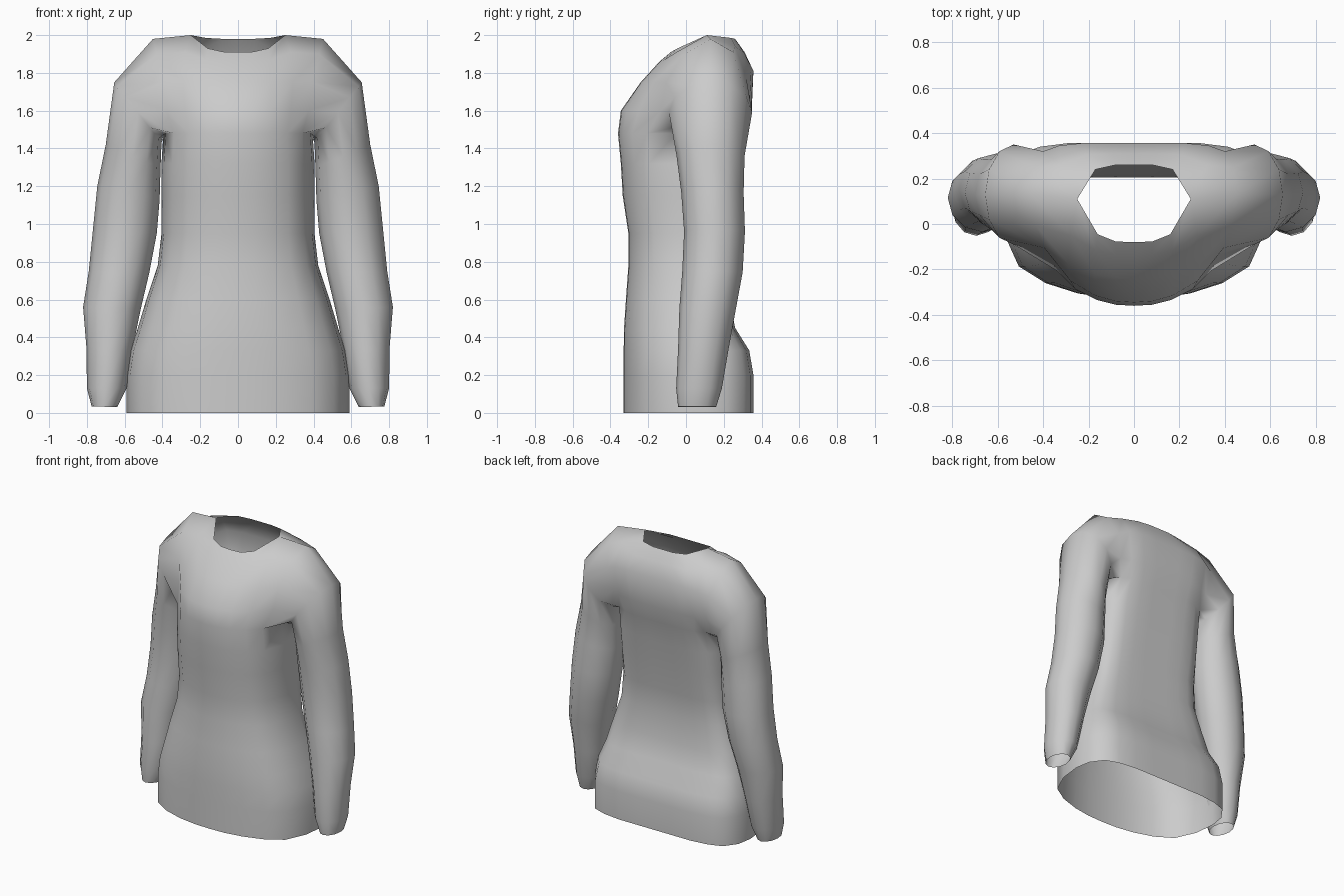
import bpy, bmesh, math
from mathutils import Vector

# Half cross-section of the body, front centre round the side to back centre
SECTION = [(0, -1), (.2, -.99), (.42, -.94), (.66, -.83), (.86, -.65), (.97, -.3),
           (1, .1), (.97, .5), (.86, .82), (.7, .94), (.48, 1), (.22, 1), (0, 1)]
# Body rows: height, half width, front y, back y
BODY = [(0, .59, -.33, .357), (.2, .59, -.33, .357), (.33, .57, -.33, .335),
        (.45, .53, -.328, .26), (.6, .485, -.318, .23), (.78, .425, -.305, .205),
        (.95, .405, -.305, .22), (1.15, .405, -.335, .255), (1.32, .405, -.345, .28),
        (1.48, .395, -.36, .315)]
MID = .08
# Chest rows: front panel points, then back panel points (armhole edge to centre)
CHEST = [
    ([(0, -.345, 1.6), (.08, -.34, 1.6), (.17, -.315, 1.6), (.28, -.25, 1.6), (.375, -.135, 1.6)],
     [(.37, .3, 1.6), (.3, .335, 1.6), (.2, .345, 1.6), (.09, .348, 1.6), (0, .348, 1.6)]),
    ([(0, -.24, 1.75), (.08, -.237, 1.75), (.17, -.22, 1.75), (.29, -.175, 1.75), (.395, -.105, 1.75)],
     [(.4, .32, 1.77), (.33, .345, 1.8), (.22, .357, 1.81), (.1, .357, 1.81), (0, .357, 1.81)]),
    ([(0, -.14, 1.86), (.08, -.137, 1.86), (.17, -.115, 1.87), (.28, -.05, 1.91), (.43, -.01, 1.9)],
     [(.44, .25, 1.91), (.32, .26, 1.94), (.21, .305, 1.91), (.1, .31, 1.91), (0, .31, 1.91)]),
    ([(0, -.08, 1.91), (.08, -.077, 1.912), (.16, -.045, 1.93), (.25, .11, 2.0), (.45, .13, 1.98)],
     [(.45, .13, 1.98), (.25, .11, 2.0), (.17, .24, 1.985), (.08, .26, 1.98), (0, .26, 1.98)]),
]
# Sleeve rings: inner (x, z), outer (x, z), front y, back y
SLEEVE = [((.405, 1.43), (.655, 1.75), -.09, .35), ((.41, 1.3), (.70, 1.42), -.05, .31),
          ((.415, 1.13), (.745, 1.2), -.025, .305), ((.43, .95), (.768, .97), -.01, .312),
          ((.47, .74), (.79, .75), -.02, .3), ((.515, .55), (.82, .56), -.035, .265),
          ((.56, .33), (.802, .34), -.042, .225), ((.59, .13), (.80, .13), -.052, .19),
          ((.64, .03), (.775, .035), -.042, .16)]

bm = bmesh.new()


def verts(points):
    return [bm.verts.new(p) if p else None for p in points]


def skin(a, b, closed=False):
    n = len(a)
    for i in range(n if closed else n - 1):
        quad = [a[i], a[(i + 1) % n], b[(i + 1) % n], b[i]]
        if all(quad):
            bm.faces.new(quad)


# Body from hem to armpit, then front and back panels up to neckline and shoulder seam
rows = []
for z, w, front, back in BODY:
    rows.append(verts([(x * w, MID + (y * (MID - front) if y < 0 else y * (back - MID)), z)
                       for x, y in SECTION]))
for front, back in CHEST:
    rows.append(verts(front + [None] * 3 + back))
for a, b in zip(rows, rows[1:]):
    skin(a, b)

# Armhole loop, starting at the armpit and going up the front
A, B, C, D, T = rows[-5:]
ring = [A[6], A[5], A[4], B[4], C[4], D[4], T[4], D[8], C[8], B[8], A[8], A[7]]

# Sleeve bridged from the armhole down to the cuff
for (xi, zi), (xo, zo), y0, y1 in SLEEVE:
    inner, outer = Vector((xi, 0, zi)), Vector((xo, 0, zo))
    pts = []
    for k in range(12):
        t = k * math.tau / 12
        p = (inner + outer) / 2 + (outer - inner) / 2 * -math.cos(t)
        p.y = (y0 + y1) / 2 - math.sin(t) * (y1 - y0) / 2
        pts.append(p)
    new = verts(pts)
    skin(ring, new, True)
    ring = new

bmesh.ops.remove_doubles(bm, verts=bm.verts, dist=.001)
bmesh.ops.recalc_face_normals(bm, faces=bm.faces)
# Open shell: make sure the hem front faces outward
bm.faces.ensure_lookup_table()
if bm.faces[0].normal.y > 0:
    bmesh.ops.reverse_faces(bm, faces=bm.faces)

mesh = bpy.data.meshes.new("sweater")
bm.to_mesh(mesh)
bm.free()
sweater = bpy.data.objects.new("sweater", mesh)
bpy.context.collection.objects.link(sweater)
mesh.polygons.foreach_set("use_smooth", [True] * len(mesh.polygons))

# Left half
mirror = sweater.modifiers.new("mirror", 'MIRROR')
mirror.use_clip = True
mirror.merge_threshold = .001
